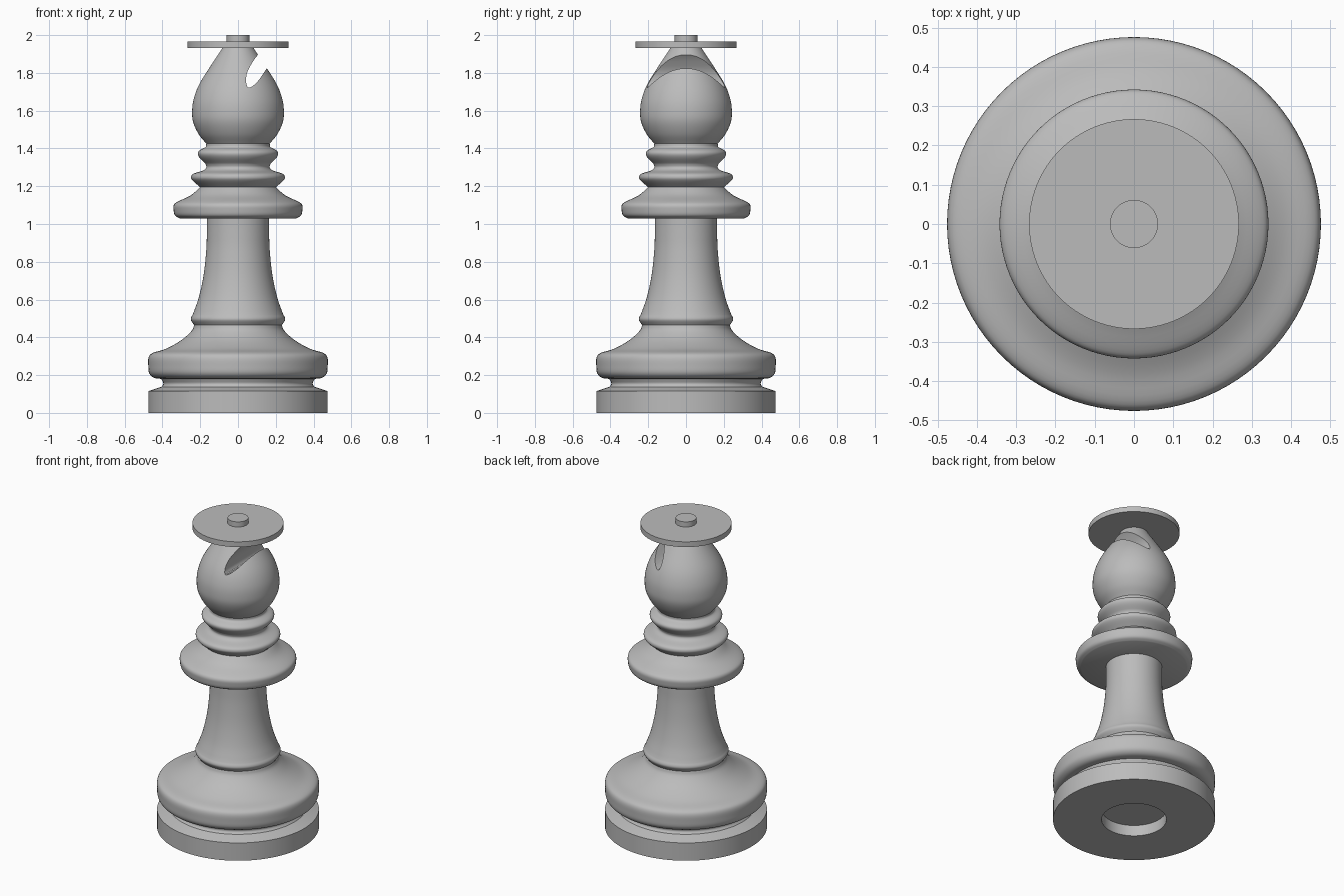
import bpy, bmesh, math
from mathutils import Vector

if "Cube" in bpy.data.objects:
    bpy.data.objects.remove(bpy.data.objects["Cube"], do_unlink=True)

SIDES = 96
gray = bpy.data.materials.new("stone gray")
gray.use_nodes = True
COLOR = (0.5, 0.5, 0.5, 1)
gray.diffuse_color = COLOR
gray.node_tree.nodes["Principled BSDF"].inputs["Base Color"].default_value = COLOR


def curve(points, steps=4):
    """Smooth curve through the points, with corners only at both ends."""
    p = [Vector(q) for q in points]
    p = [2 * p[0] - p[1]] + p + [2 * p[-1] - p[-2]]
    out = []
    for a, b, c, d in zip(p, p[1:], p[2:], p[3:]):
        for i in range(steps):
            t = i / steps
            out.append(0.5 * (2 * b + (c - a) * t + (2 * a - 5 * b + 4 * c - d) * t * t
                              + (3 * b - a - 3 * c + d) * t ** 3))
    return out + [p[-2]]


def finish(name, bm):
    bmesh.ops.recalc_face_normals(bm, faces=bm.faces)
    mesh = bpy.data.meshes.new(name)
    bm.to_mesh(mesh)
    bm.free()
    mesh.materials.append(gray)
    obj = bpy.data.objects.new(name, mesh)
    bpy.context.collection.objects.link(obj)
    return obj


def smooth(obj):
    bpy.ops.object.select_all(action="DESELECT")
    obj.select_set(True)
    bpy.context.view_layer.objects.active = obj
    bpy.ops.object.shade_smooth_by_angle(angle=math.radians(32))


def lathe(name, profile):
    """Closed solid turned about z from (radius, height) points starting and ending on the axis."""
    bm = bmesh.new()
    verts = [bm.verts.new((r, 0, z)) for r, z in profile]
    edges = [bm.edges.new(pair) for pair in zip(verts, verts[1:])]
    bmesh.ops.spin(bm, geom=verts + edges, cent=(0, 0, 0), axis=(0, 0, 1),
                   angle=math.tau, steps=SIDES, use_merge=True)
    bmesh.ops.remove_doubles(bm, verts=bm.verts, dist=1e-5)
    return finish(name, bm)


# Plinth with a round recess underneath, and the groove above it
plinth = [(0, 0.07), (0.19, 0.07), (0.19, 0), (0.475, 0), (0.475, 0.115)]
groove = curve([(0.405, 0.138), (0.395, 0.155), (0.405, 0.178)])
base_bulge = curve([(0.405, 0.18), (0.445, 0.186), (0.47, 0.21), (0.475, 0.25),
                    (0.473, 0.295), (0.45, 0.318), (0.38, 0.34), (0.30, 0.385),
                    (0.245, 0.435), (0.232, 0.465)])
lathe_base = lathe("base", plinth + groove + base_bulge + [(0, 0.465)])

# Stem with its lower collar
stem_collar = curve([(0.232, 0.465), (0.248, 0.488), (0.249, 0.503), (0.24, 0.52)])
stem_flare = curve([(0.24, 0.52), (0.208, 0.61), (0.182, 0.73), (0.168, 0.86),
                    (0.165, 0.95), (0.165, 1.03)])
stem = lathe("stem", [(0, 0.465)] + stem_collar + stem_flare[1:] + [(0, 1.03)])

# Wide flange and two thinner rings
flange = curve([(0.31, 1.03), (0.334, 1.046), (0.341, 1.075), (0.34, 1.1), (0.32, 1.118),
                (0.25, 1.152), (0.20, 1.195)])
lower_ring = curve([(0.20, 1.195), (0.24, 1.23), (0.248, 1.25), (0.235, 1.267),
                    (0.185, 1.283), (0.168, 1.3), (0.172, 1.318)])
upper_ring = curve([(0.172, 1.318), (0.203, 1.35), (0.213, 1.373), (0.203, 1.39),
                    (0.172, 1.407), (0.168, 1.425)])
collar = lathe("collar_rings", [(0, 1.03)] + flange + lower_ring[1:] + upper_ring[1:] + [(0, 1.425)])

# Pear-shaped head
head_profile = curve([(0.168, 1.425), (0.208, 1.475), (0.236, 1.535), (0.243, 1.59),
                      (0.235, 1.66), (0.205, 1.74), (0.143, 1.84), (0.09, 1.92), (0.082, 1.937)], 6)
head = lathe("head", [(0, 1.425)] + head_profile + [(0, 1.937)])

# Slanted notch cut right through the head from front to back
notch = curve([(0.16, 1.955), (0.105, 1.895), (0.073, 1.85), (0.048, 1.80), (0.043, 1.75),
               (0.058, 1.722), (0.1, 1.75), (0.15, 1.82), (0.25, 1.97)])
bm = bmesh.new()
side = bm.faces.new([bm.verts.new((x, -0.4, z)) for x, z in notch])
wall = bmesh.ops.extrude_face_region(bm, geom=[side])["geom"]
bmesh.ops.translate(bm, vec=(0, 0.8, 0), verts=[v for v in wall if isinstance(v, bmesh.types.BMVert)])
cutter = finish("notch_cutter", bm)
cutter.hide_render = True
cutter.hide_set(True)
cut = head.modifiers.new("notch", "BOOLEAN")
cut.operation, cut.solver, cut.object = "DIFFERENCE", "EXACT", cutter
bpy.context.view_layer.update()
cut_mesh = bpy.data.meshes.new_from_object(head.evaluated_get(bpy.context.evaluated_depsgraph_get()))
head.modifiers.clear()
head.data = cut_mesh
bpy.data.objects.remove(cutter, do_unlink=True)

# Flat disc and knob on top
disc = lathe("top_disc", [(0, 1.933), (0.267, 1.933), (0.267, 1.967), (0, 1.967)])
knob = lathe("top_knob", [(0, 1.96), (0.061, 1.96), (0.061, 2.0), (0, 2.0)])

for part in (lathe_base, stem, collar, head, disc, knob):
    smooth(part)
